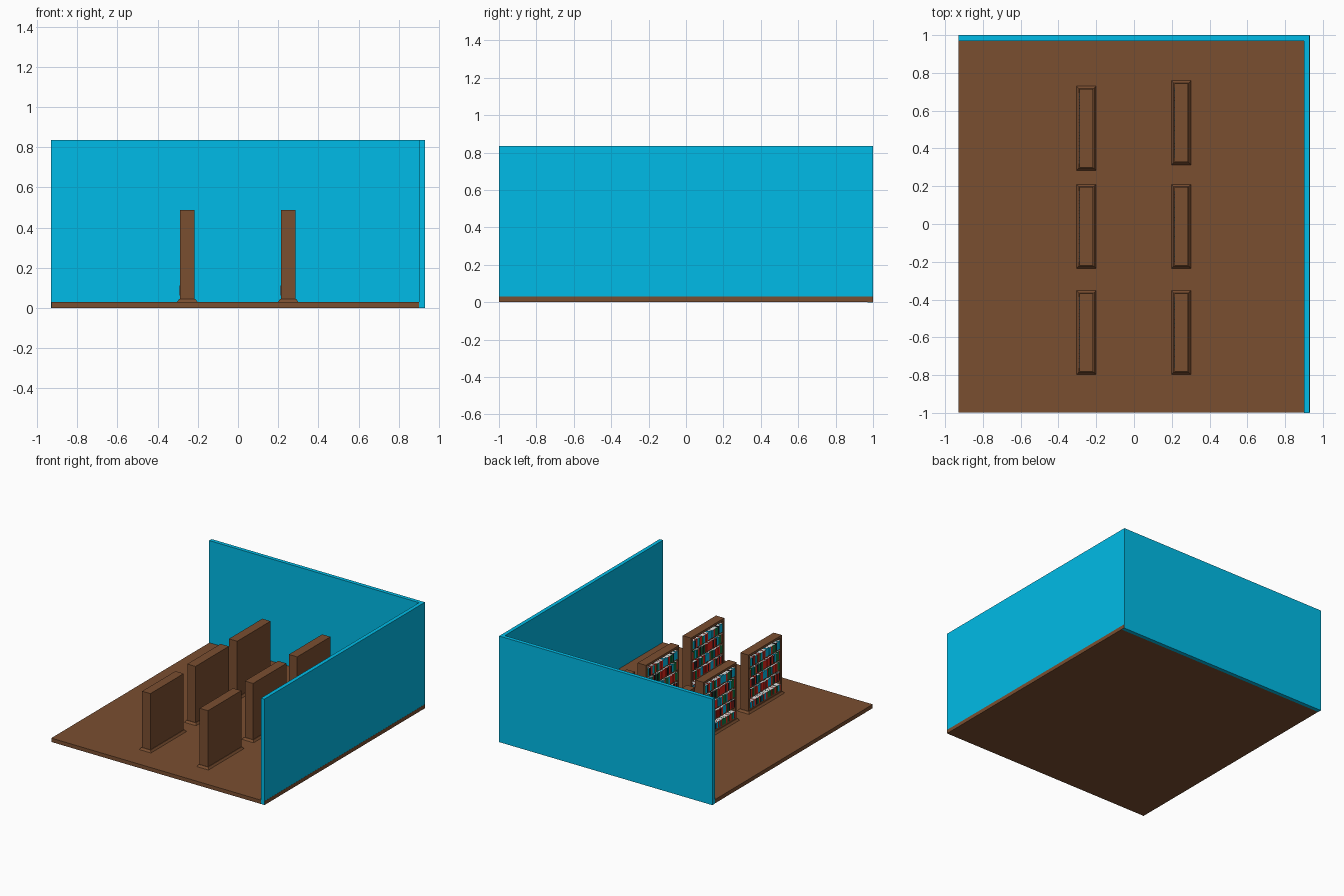
import bpy, bmesh, random
from mathutils import Vector

if "Cube" in bpy.data.objects:
    bpy.data.objects.remove(bpy.data.objects["Cube"])

random.seed(7)


def material(name, rgb):
    m = bpy.data.materials.new(name)
    m.diffuse_color = (*rgb, 1)
    m.use_nodes = True
    m.node_tree.nodes["Principled BSDF"].inputs["Base Color"].default_value = m.diffuse_color
    return m


BROWN = material("wood brown", (0.195, 0.077, 0.030))
BLUE = material("wall blue", (0.0, 0.5, 0.8))
BOOKS = [material("page white", (0.9, 0.9, 0.9)),
         material("book red", (0.8, 0.02, 0.01)),
         material("book green", (0.005, 0.2, 0.06)),
         BLUE,
         material("book black", (0.012, 0.012, 0.015))]


def add_box(bm, lo, hi, mat=0):
    """Axis-aligned box between two corners; returns its faces."""
    lo, hi = Vector(lo), Vector(hi)
    verts = bmesh.ops.create_cube(bm, size=1)["verts"]
    for v in verts:
        v.co = Vector(lo[i] if v.co[i] < 0 else hi[i] for i in range(3))
    faces = {f for v in verts for f in v.link_faces}
    for f in faces:
        f.material_index = mat
    return faces


def to_mesh(bm, name, mats):
    me = bpy.data.meshes.new(name)
    bmesh.ops.recalc_face_normals(bm, faces=bm.faces)
    bm.to_mesh(me)
    bm.free()
    for m in mats:
        me.materials.append(m)
    return me


def place(name, me, loc=(0, 0, 0)):
    ob = bpy.data.objects.new(name, me)
    ob.location = loc
    bpy.context.collection.objects.link(ob)


def box_object(name, lo, hi, mat):
    bm = bmesh.new()
    add_box(bm, lo, hi)
    place(name, to_mesh(bm, name, [mat]))


# Room: floor slab and two walls
box_object("floor", (-0.929, -0.999, 0.0), (0.931, 0.999, 0.03), BROWN)
box_object("right_wall", (0.90, -1, 0.001), (0.93, 1, 0.835), BLUE)
box_object("back_wall", (-0.93, 0.97, -0.001), (0.93, 1, 0.835), BLUE)

# Bookcase carcass, open towards -x
D, W = 0.036, 0.2075             # half depth, half width
Z0, Z1, T = 0.045, 0.488, 0.018  # bottom, top, board thickness
ROWS = 5
PITCH = (Z1 - Z0 - 2 * T) / ROWS
bm = bmesh.new()
add_box(bm, (D - 0.015, -W, Z0), (D, W, Z1))
for s in (-1, 1):
    y = sorted((s * W, s * (W - T)))
    add_box(bm, (-D, y[0], Z0), (D - 0.015, y[1], Z1))
add_box(bm, (-D, -W + T, Z0), (D - 0.015, W - T, Z0 + T))
add_box(bm, (-D, -W + T, Z1 - T), (D - 0.015, W - T, Z1))
for r in range(1, ROWS):
    z = Z0 + T + r * PITCH
    add_box(bm, (-D + 0.002, -W + T, z - 0.008), (D - 0.015, W - T, z))
# Sloped plinth
verts = {v for f in add_box(bm, (-0.051, -0.2225, 0.03), (0.051, 0.2225, Z0))
         for v in f.verts}
for v in verts:
    if v.co.z > 0.04:
        v.co.x *= 0.04 / 0.051
        v.co.y *= 0.21 / 0.2225
case_mesh = to_mesh(bm, "bookcase", [BROWN])

# Rows of books: coloured covers with white page tops, shortest on the bottom
bm = bmesh.new()
for r in range(ROWS):
    z = Z0 + T + r * PITCH
    tall = (0.045, 0.049) if r == 0 else (0.055, 0.066)
    y = -W + T + 0.002
    while y < W - T - 0.010:
        w = min(random.uniform(0.014, 0.021), W - T - y - 0.001)
        h = random.uniform(*tall)
        front = -D + (-0.003 if r == 0 else random.uniform(0, 0.003))
        faces = add_box(bm, (front, y, z), (D - 0.016, y + w - 0.0012, z + h),
                        random.choice((1, 1, 1, 2, 2, 3, 3, 4)))
        top = max(faces, key=lambda f: f.calc_center_median().z)
        bmesh.ops.inset_individual(bm, faces=[top], thickness=0.0007)
        top.material_index = 0
        y += w
book_mesh = to_mesh(bm, "books", BOOKS)

# Two columns of three filled bookcases
for side, x, ys in (("left", -0.2525, (-0.5745, -0.0125, 0.507)),
                    ("right", 0.2495, (-0.5745, -0.0125, 0.536))):
    for i, y in enumerate(ys, 1):
        place(f"{side}_bookcase_{i}", case_mesh, (x, y, 0))
        place(f"{side}_books_{i}", book_mesh, (x, y, 0))
